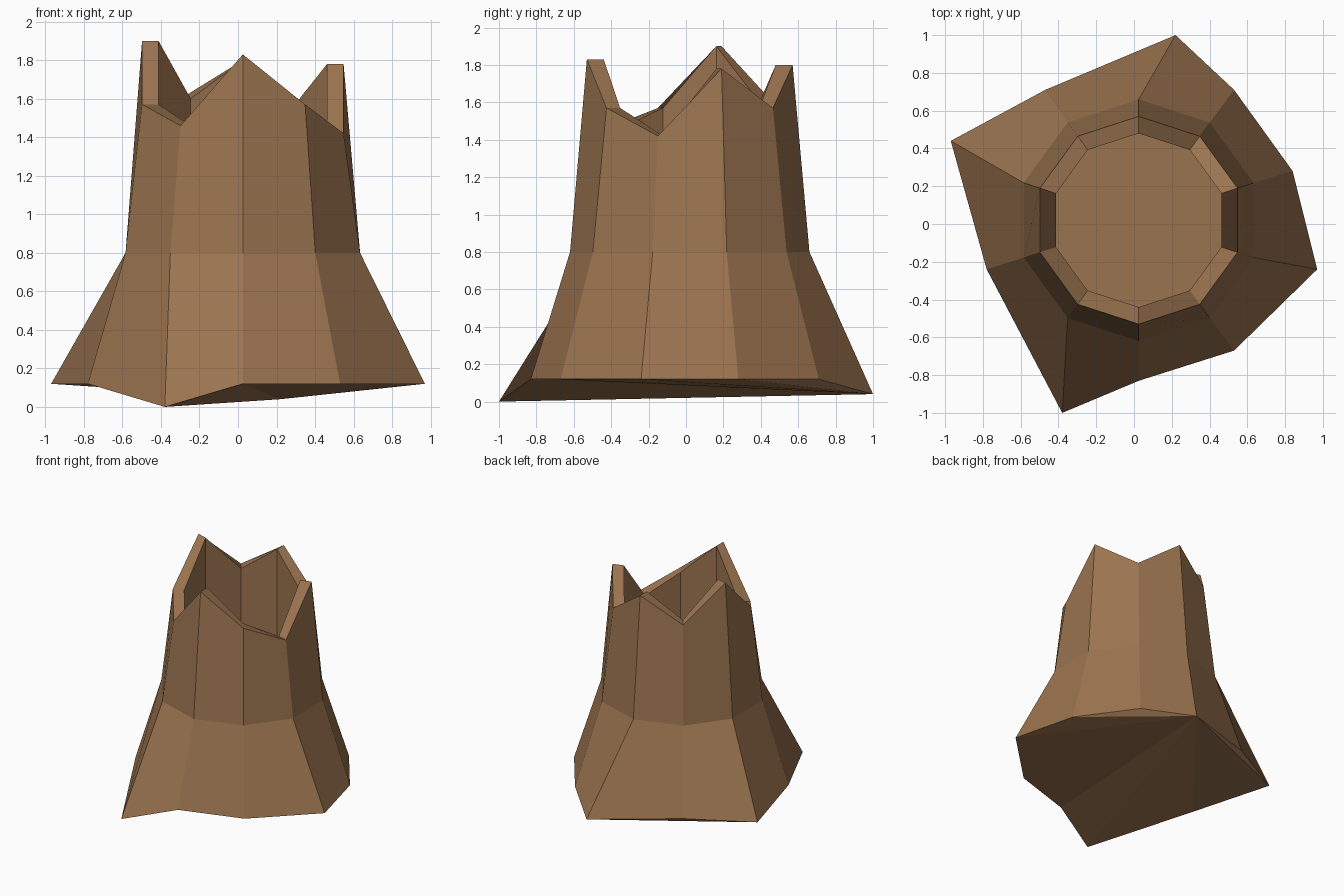
import bpy, bmesh, math

cube = bpy.data.objects.get("Cube")
if cube:
    bpy.data.objects.remove(cube, do_unlink=True)

# Bark colour
bark = bpy.data.materials.new("brown_bark")
bark.use_nodes = True
colour = (0.33, 0.175, 0.08, 1)
bark.diffuse_color = colour
bark.node_tree.nodes["Principled BSDF"].inputs["Base Color"].default_value = colour

SIDES = 10
CENTRE_X, CENTRE_Y = 0.025, 0.02

# Root tips and jagged rim heights, clockwise from the back
ROOTS = [(0.22, 1.0, 0.04), (0.53, 0.71, 0.12), (0.84, 0.28, 0.12),
         (0.97, -0.24, 0.12), (0.53, -0.67, 0.12), (0.025, -0.83, 0.12),
         (-0.38, -1.0, 0.0), (-0.78, -0.24, 0.12), (-0.97, 0.44, 0.12),
         (-0.47, 0.71, 0.12)]
RIM = [1.80, 1.57, 1.78, 1.42, 1.57, 1.83, 1.46, 1.57, 1.90, 1.60]

bm = bmesh.new()


def ring(radius, heights):
    """Ten-sided ring with one height per corner."""
    verts = []
    for i, z in enumerate(heights):
        a = math.pi / 2 - i * math.tau / SIDES
        verts.append(bm.verts.new((CENTRE_X + radius * math.cos(a),
                                   CENTRE_Y + radius * math.sin(a), z)))
    return verts


def bridge(lower, upper):
    for i in range(SIDES):
        j = (i + 1) % SIDES
        bm.faces.new((lower[i], upper[i], upper[j], lower[j]))


# Flared roots, trunk, broken rim and hollow
roots = [bm.verts.new(p) for p in ROOTS]
loops = [roots, ring(0.64, [0.8] * SIDES), ring(0.55, RIM),
         ring(0.46, RIM), ring(0.46, [0.8] * SIDES)]
for lower, upper in zip(loops, loops[1:]):
    bridge(lower, upper)
bm.faces.new(loops[-1])

# Underside fans out from the back root
for i in range(1, SIDES - 1):
    bm.faces.new((roots[0], roots[i], roots[i + 1]))
bmesh.ops.recalc_face_normals(bm, faces=bm.faces)

mesh = bpy.data.meshes.new("hollow_stump")
bm.to_mesh(mesh)
bm.free()
mesh.materials.append(bark)
stump = bpy.data.objects.new("hollow_stump", mesh)
bpy.context.collection.objects.link(stump)
